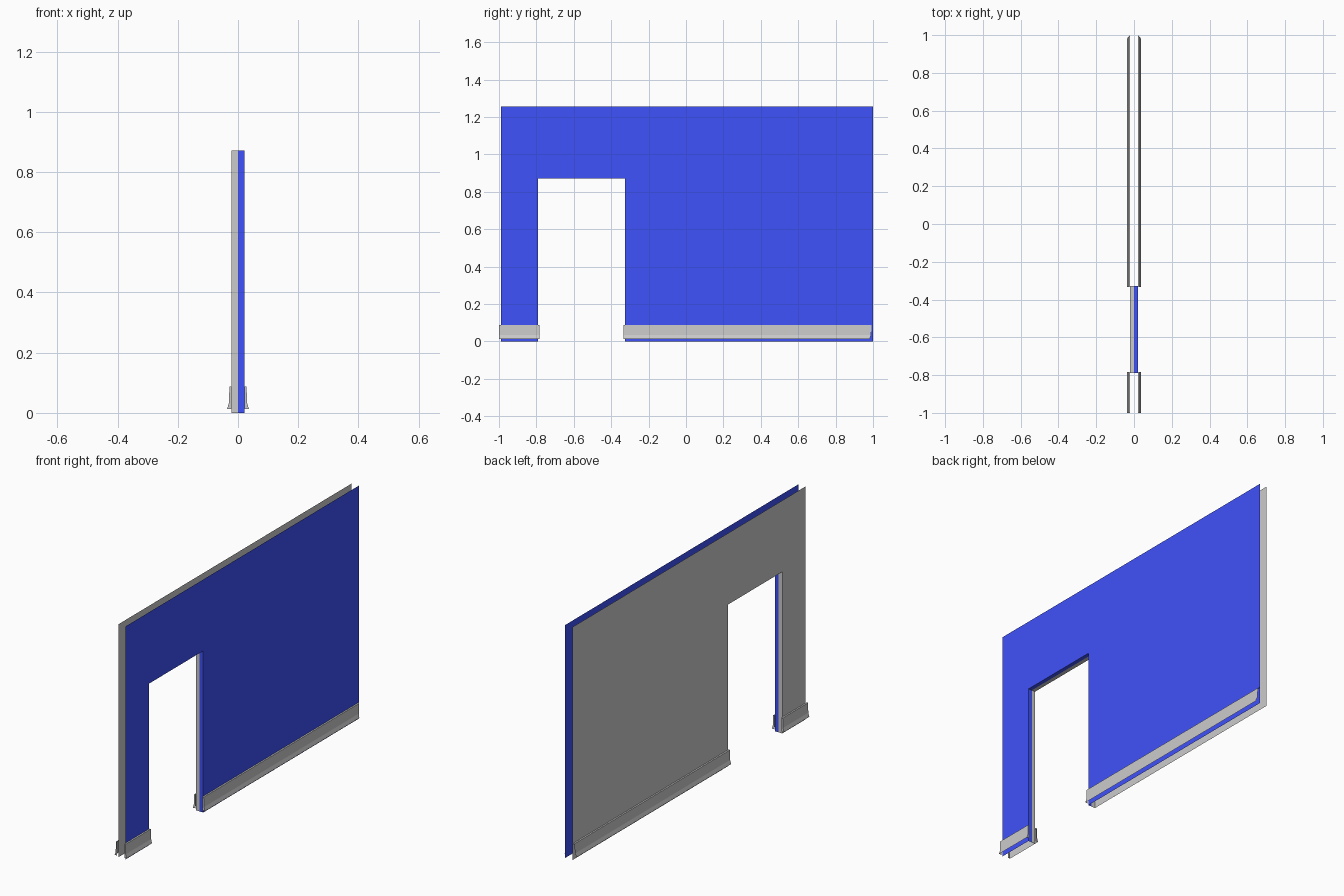
import bpy

if "Cube" in bpy.data.objects:
    bpy.data.objects.remove(bpy.data.objects["Cube"])

HALF = 0.0215                      # half thickness of the wall
Y0, Y1, TOP = -0.989, 1.0, 1.257   # wall extents
D0, D1, DTOP = -0.79, -0.327, 0.872  # doorway

blue = bpy.data.materials.new("blue_paint")
blue.diffuse_color = (0.05, 0.085, 0.95, 1)
blue.use_nodes = True
blue.node_tree.nodes["Principled BSDF"].inputs["Base Color"].default_value = blue.diffuse_color


def make_object(name, verts, faces, side, mat=None):
    """Mesh modelled for the +x side; side = -1 mirrors it and flips the winding."""
    verts = [(x * side, y, z) for x, y, z in verts]
    if side < 0:
        faces = [f[::-1] for f in faces]
    me = bpy.data.meshes.new(name)
    me.from_pydata(verts, [], faces)
    me.update()
    ob = bpy.data.objects.new(name, me)
    bpy.context.collection.objects.link(ob)
    if mat:
        me.materials.append(mat)
    return ob


def wall_side(name, side, mat=None):
    """Open wall sheet with a doorway notch and half-depth door reveals."""
    outline = [(D0, 0), (D0, DTOP), (D1, DTOP), (D1, 0),
               (Y1, 0), (Y1, TOP), (Y0, TOP), (Y0, 0)]
    verts = [(HALF, y, z) for y, z in outline]
    verts += [(0, y, z) for y, z in outline[:4]]
    faces = [tuple(range(8))]
    faces += [(i + 1, i, 8 + i, 9 + i) for i in range(3)]
    make_object(name, verts, faces, side, mat)


def skirting(name, side, start, end, mitre=False):
    """Flared skirting strip; the mitred end stops short as it leaves the wall."""
    profile = [(HALF, 0.088), (0.0285, 0.087), (0.030, 0.034), (0.036, 0.013)]
    n = len(profile)
    verts = [(x, start, z) for x, z in profile] + [(HALF, start, 0.013)]
    verts += [(x, end - (x - HALF) * 1.2 * mitre, z) for x, z in profile]
    verts += [(HALF, end, 0.013)]
    k = n + 1
    faces = [(i, i + 1, k + i + 1, k + i) for i in range(n - 1)]
    faces.append(tuple(range(n, -1, -1)))          # start cap
    if not mitre:
        faces.append(tuple(range(k, 2 * k)))       # end cap
    make_object(name, verts, faces, side)


# wall faces: painted on the right, plain grey on the left
wall_side("wall_right_face", 1, blue)
wall_side("wall_left_face", -1)

# skirting boards on both faces, either side of the doorway
for label, side in (("right", 1), ("left", -1)):
    skirting("skirting_short_" + label, side, -1.0, -0.784)
    skirting("skirting_long_" + label, side, -0.333, Y1, mitre=True)
